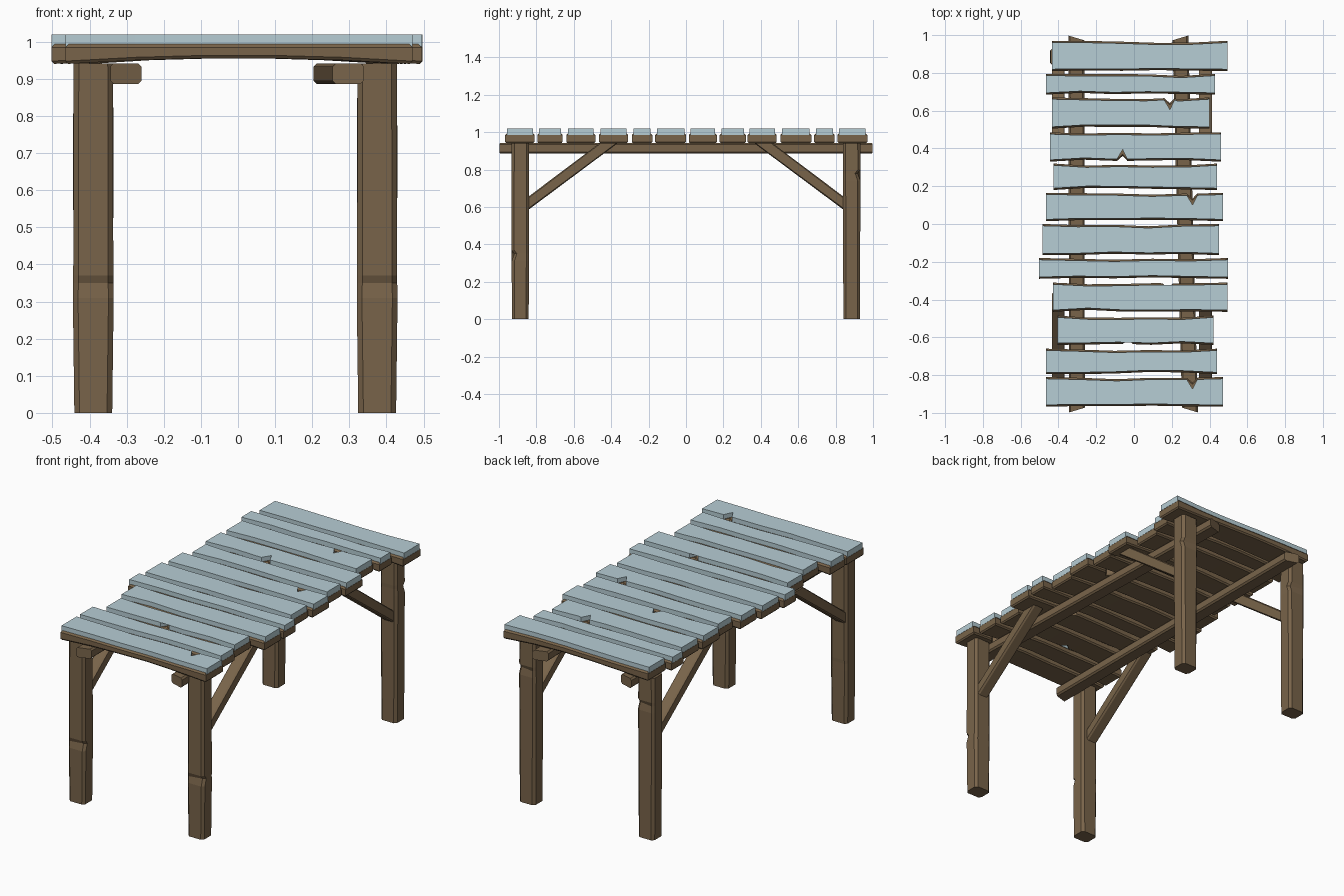
import bpy, bmesh, random

if "Cube" in bpy.data.objects:
    bpy.data.objects.remove(bpy.data.objects["Cube"])

random.seed(4)


def material(name, rgb):
    m = bpy.data.materials.new(name)
    m.diffuse_color = (*rgb, 1)
    m.use_nodes = True
    m.node_tree.nodes["Principled BSDF"].inputs["Base Color"].default_value = m.diffuse_color
    return m


WOOD = material("weathered wood", (0.19, 0.127, 0.068))
SNOW = material("pale snow", (0.47, 0.61, 0.66))


def loft(name, rings, mat):
    """Skin a stack of equal rings and cap both ends."""
    bm = bmesh.new()
    vs = [[bm.verts.new(p) for p in r] for r in rings]
    n = len(vs[0])
    for a, b in zip(vs, vs[1:]):
        for i in range(n):
            j = (i + 1) % n
            bm.faces.new((a[i], a[j], b[j], b[i]))
    caps = [bm.faces.new(vs[0][::-1]), bm.faces.new(vs[-1])]
    bmesh.ops.triangulate(bm, faces=caps)
    bmesh.ops.recalc_face_normals(bm, faces=bm.faces)
    me = bpy.data.meshes.new(name)
    bm.to_mesh(me)
    bm.free()
    me.materials.append(mat)
    ob = bpy.data.objects.new(name, me)
    bpy.context.collection.objects.link(ob)


def octagon(cx, cy, hx, hy, c):
    return [(cx - hx + c, cy - hy), (cx + hx - c, cy - hy), (cx + hx, cy - hy + c),
            (cx + hx, cy + hy - c), (cx + hx - c, cy + hy), (cx - hx + c, cy + hy),
            (cx - hx, cy + hy - c), (cx - hx, cy - hy + c)]


def outline(p, inset, wobble, depth):
    """Plank outline with worn long edges and an optional edge notch."""
    y0, y1, x0, x1, nx, side = p
    pts = []
    for s in (-1, 1):
        edge = y0 if s < 0 else y1
        row = [(x0 + inset, 0)]
        for t, w in zip((0.2, 0.4, 0.6, 0.8), wobble[s]):
            row.append((x0 + (x1 - x0) * t, w))
        row.append((x1 - inset, 0))
        if side == s:
            row = [r for r in row if abs(r[0] - nx) > 0.04]
            row += [(nx - 0.03, 0.004), (nx, depth), (nx + 0.025, 0.004)]
            row.sort()
        row = [(x, edge - s * (w + inset)) for x, w in row]
        pts += row if s < 0 else row[::-1]
    return pts


# Deck planks: y0, y1, x0, x1, notch x, notch side
PLANKS = [
    (0.81, 0.97, -0.435, 0.495, 0, 0), (0.685, 0.795, -0.465, 0.43, 0, 0),
    (0.505, 0.67, -0.435, 0.40, 0.19, 1), (0.33, 0.485, -0.445, 0.46, -0.06, -1),
    (0.18, 0.32, -0.425, 0.44, 0, 0), (0.015, 0.165, -0.465, 0.47, 0.31, 1),
    (-0.165, 0.0, -0.485, 0.45, 0, 0), (-0.29, -0.18, -0.503, 0.497, 0, 0),
    (-0.465, -0.31, -0.43, 0.495, 0.18, 1), (-0.64, -0.485, -0.405, 0.42, -0.03, -1),
    (-0.795, -0.66, -0.465, 0.44, 0, 0), (-0.967, -0.81, -0.465, 0.47, 0.31, 1)]

for k, p in enumerate(PLANKS):
    wob = {s: [random.uniform(0, 0.012) for _ in range(4)] for s in (-1, 1)}
    rings = []
    for z, ins, arch in ((0.94, 0.007, 0.016), (0.948, 0, 0.016),
                         (0.985, 0, 0), (0.994, 0.009, 0)):
        ring = []
        for x, y in outline(p, ins, wob, 0.03):
            t = (x - p[2]) / (p[3] - p[2])
            ring.append((x, y, z + arch * 4 * t * (1 - t)))
        rings.append(ring)
    loft(f"deck_plank_{k + 1}", rings, WOOD)
    # Snow slab resting on the plank
    flat = outline(p, 0.009, wob, 0.055)
    flat = [(p[2] if x < p[2] + 0.02 else p[3] if x > p[3] - 0.02 else x, y)
            for x, y in flat]
    loft(f"snow_slab_{k + 1}", [[(x, y, z) for x, y in flat] for z in (0.986, 1.02)], SNOW)

# Legs: chamfered posts with a small axe cut on the outer face
for sy, row, zn in ((-1, "front", 0.35), (1, "back", 0.78)):
    for cx, side in ((-0.39, "left"), (0.375, "right")):
        rings = []
        for z, hx, hy, dent in ((0, 0.051, 0.045, 0), (zn - 0.04, 0.055, 0.046, 0),
                                (zn, 0.054, 0.046, 0.014), (zn + 0.02, 0.054, 0.047, 0),
                                (0.942, 0.053, 0.046, 0)):
            ring = []
            for x, y in octagon(cx, sy * 0.886, hx, hy, 0.014):
                if x > cx - 0.02 and (y - sy * 0.886) * sy > 0.02:
                    y -= sy * dent
                ring.append((x, y, z))
            rings.append(ring)
        loft(f"{row}_{side}_leg", rings, WOOD)

# Long rails below the deck, right one slightly askew
for name, xf, xb in (("left_rail", -0.302, -0.305), ("right_rail", 0.297, 0.245)):
    rings = []
    for t, skew in ((-0.985, 0.15), (-0.3, 0), (0.35, 0), (0.985, 0.15)):
        c = xf + (xb - xf) * (t + 1) / 2
        rings.append([(x, t + skew * (x - c) * (1 if t > 0 else -1) * (1 if c > 0 else -1) * 2, z)
                      for x, z in octagon(c, 0.914, 0.042, 0.028, 0.009)])
    loft(name, rings, WOOD)

# Diagonal braces from legs to deck
for sy, row in ((-1, "front"), (1, "back")):
    for x0, side in ((-0.435, "left"), (0.345, "right")):
        rings = []
        for dx, b in ((0, 0.008), (0.01, 0), (0.058, 0), (0.068, 0.008)):
            prof = [(0.86, 0.572 + b), (0.86, 0.642 - b), (0.46 + b, 0.943), (0.362 - b * -1, 0.943)]
            prof[2] = (0.46 - b, 0.943)
            rings.append([(x0 + dx, sy * y, z) for y, z in prof])
        loft(f"{row}_{side}_brace", rings, WOOD)
